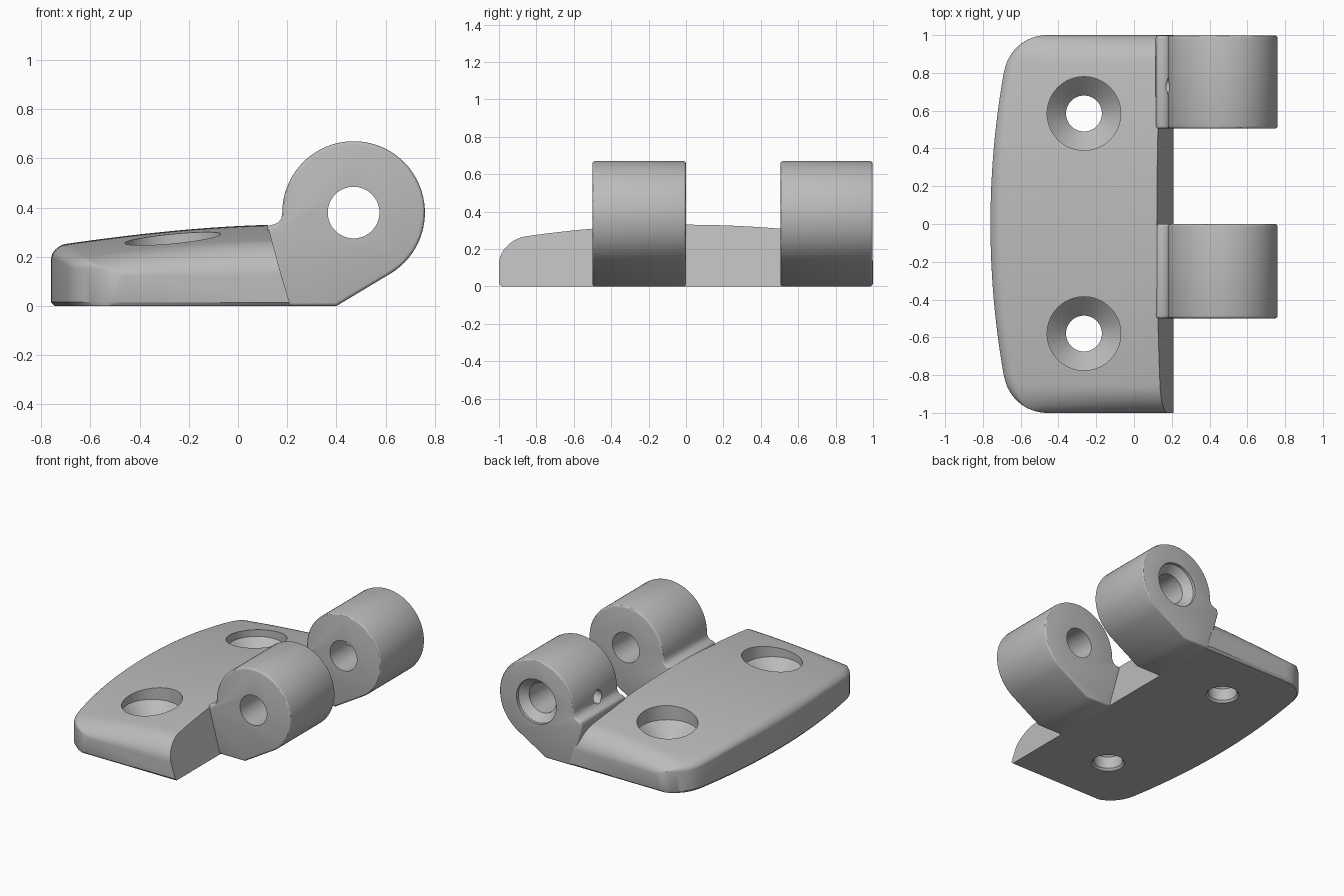
import bpy, bmesh
from math import sin, cos, pi, sqrt, radians
from mathutils import Matrix

if "Cube" in bpy.data.objects:
    bpy.data.objects.remove(bpy.data.objects["Cube"], do_unlink=True)

grey = bpy.data.materials.new("cast_grey")
grey.use_nodes = True
grey.diffuse_color = (0.5, 0.5, 0.5, 1)
grey.node_tree.nodes["Principled BSDF"].inputs["Base Color"].default_value = grey.diffuse_color


def loft(name, sections, matrix=Matrix()):
    """Closed solid through equal-length loops of points."""
    bm = bmesh.new()
    loops = [[bm.verts.new(p) for p in s] for s in sections]
    n = len(loops[0])
    for a, b in zip(loops, loops[1:]):
        for i in range(n):
            j = (i + 1) % n
            bm.faces.new((a[i], a[j], b[j], b[i]))
    bm.faces.new(loops[0])
    bm.faces.new(loops[-1])
    bmesh.ops.recalc_face_normals(bm, faces=bm.faces[:])
    bm.transform(matrix)
    mesh = bpy.data.meshes.new(name)
    bm.to_mesh(mesh)
    bm.free()
    mesh.materials.append(grey)
    obj = bpy.data.objects.new(name, mesh)
    bpy.context.collection.objects.link(obj)
    return obj


def turned(name, profile, matrix):
    """Turned solid from (radius, height) pairs, used as a cutter."""
    ring = [2 * pi * i / 64 for i in range(64)]
    return loft(name, [[(r * cos(a), r * sin(a), h) for a in ring] for r, h in profile], matrix)


def activate(obj):
    bpy.ops.object.select_all(action='DESELECT')
    obj.select_set(True)
    bpy.context.view_layer.objects.active = obj


def cut(obj, cutter):
    mod = obj.modifiers.new("cut", 'BOOLEAN')
    mod.operation, mod.solver, mod.object = 'DIFFERENCE', 'EXACT', cutter
    activate(obj)
    bpy.ops.object.modifier_apply(modifier=mod.name)
    bpy.data.objects.remove(cutter, do_unlink=True)


def finish(obj):
    activate(obj)
    bpy.ops.object.shade_smooth_by_angle(angle=radians(30))


# Mounting plate: crowned top, bowed far edge, rounded ends, sloped near edge
CHAMFER = 0.015


def left_edge(y):
    y = abs(y)
    if y < 0.81:
        return -0.76 + 0.11 * y * y
    return -0.46 - sqrt(max(0, 0.23 ** 2 - (y - 0.77) ** 2))


def rounded(distance, radius):
    t = min(1, max(0, distance / radius))
    return sqrt(1 - (1 - t) ** 2)


def top_height(x, y):
    crown = 0.33 - 0.085 * (max(0, 0.15 - x) / 0.9) ** 1.6 - 0.085 * y * y
    end = 0.12 + (crown - 0.12) * rounded(1 - abs(y), 0.14)
    side_base = min(0.19, crown - 0.04)
    side = side_base + (crown - side_base) * rounded(x - left_edge(y), 0.06)
    return min(end, side)


def plate_section(y):
    base = max(0, CHAMFER - (1 - abs(y)))
    x0 = left_edge(y)
    x1 = 0.21 - 0.27 * top_height(0.14, y)
    steps = [0.06 * (1 - cos(pi / 2 * i / 8)) for i in range(9)]
    steps += [0.06 + (x1 - x0 - 0.06) * i / 20 for i in range(1, 21)]
    points = [(x0 + d, y, top_height(x0 + d, y)) for d in steps]
    return [(x0 + CHAMFER, y, base), (x0, y, CHAMFER + 0.001)] + points + [(0.21, y, base)]


plate = loft("mounting_plate", [plate_section(sin(pi / 2 * i / 36)) for i in range(-36, 37)])

# Countersunk screw holes
screw_profile = [(0.125, -0.02), (0.095, 0.015), (0.095, 0.1), (0.195, 0.2), (0.195, 0.5)]
for y in (-0.58, 0.585):
    cut(plate, turned("screw_cutter", screw_profile, Matrix.Translation((-0.265, y, 0))))
finish(plate)

# Hinge knuckles: round barrel with a tangent foot and a small fillet to the plate
PX, PZ, PR = 0.47, 0.38, 0.29
arc = [radians(-60 + 240 * i / 60) for i in range(61)]
knuckle_profile = [(0.19, 0), (0.40, 0)]
knuckle_profile += [(PX + PR * cos(a), PZ + PR * sin(a)) for a in arc]
knuckle_profile += [(0.176, 0.355), (0.165, 0.341), (0.148, 0.332), (0.12, 0.327), (0.115, 0.29)]

along_y = Matrix.Rotation(radians(-90), 4, 'X')
along_x = Matrix.Rotation(radians(90), 4, 'Y')
for name, y0, y1 in (("front_knuckle", -0.5, 0), ("back_knuckle", 0.505, 0.998)):
    knuckle = loft(name, [[(x, y, z) for x, z in knuckle_profile] for y in (y0, y1)])
    bevel = knuckle.modifiers.new("edge_round", 'BEVEL')
    bevel.width, bevel.segments, bevel.limit_method = 0.014, 3, 'ANGLE'
    bevel.angle_limit = radians(40)
    activate(knuckle)
    bpy.ops.object.modifier_apply(modifier=bevel.name)
    # Pin bore, countersunk at the back end, with a set-screw hole
    bore = [(0.105, y0 - 0.1), (0.105, y1 + 0.1)]
    if name == "back_knuckle":
        bore = [(0.105, y0 - 0.1), (0.105, y1 - 0.07), (0.155, y1 - 0.02), (0.155, y1 + 0.1)]
    cut(knuckle, turned("pin_cutter", bore, Matrix.Translation((PX, 0, PZ)) @ along_y))
    if name == "back_knuckle":
        place = Matrix.Translation((0, 0.73, 0.39)) @ along_x
        cut(knuckle, turned("set_screw_cutter", [(0.045, 0.1), (0.045, 0.45)], place))
    finish(knuckle)
